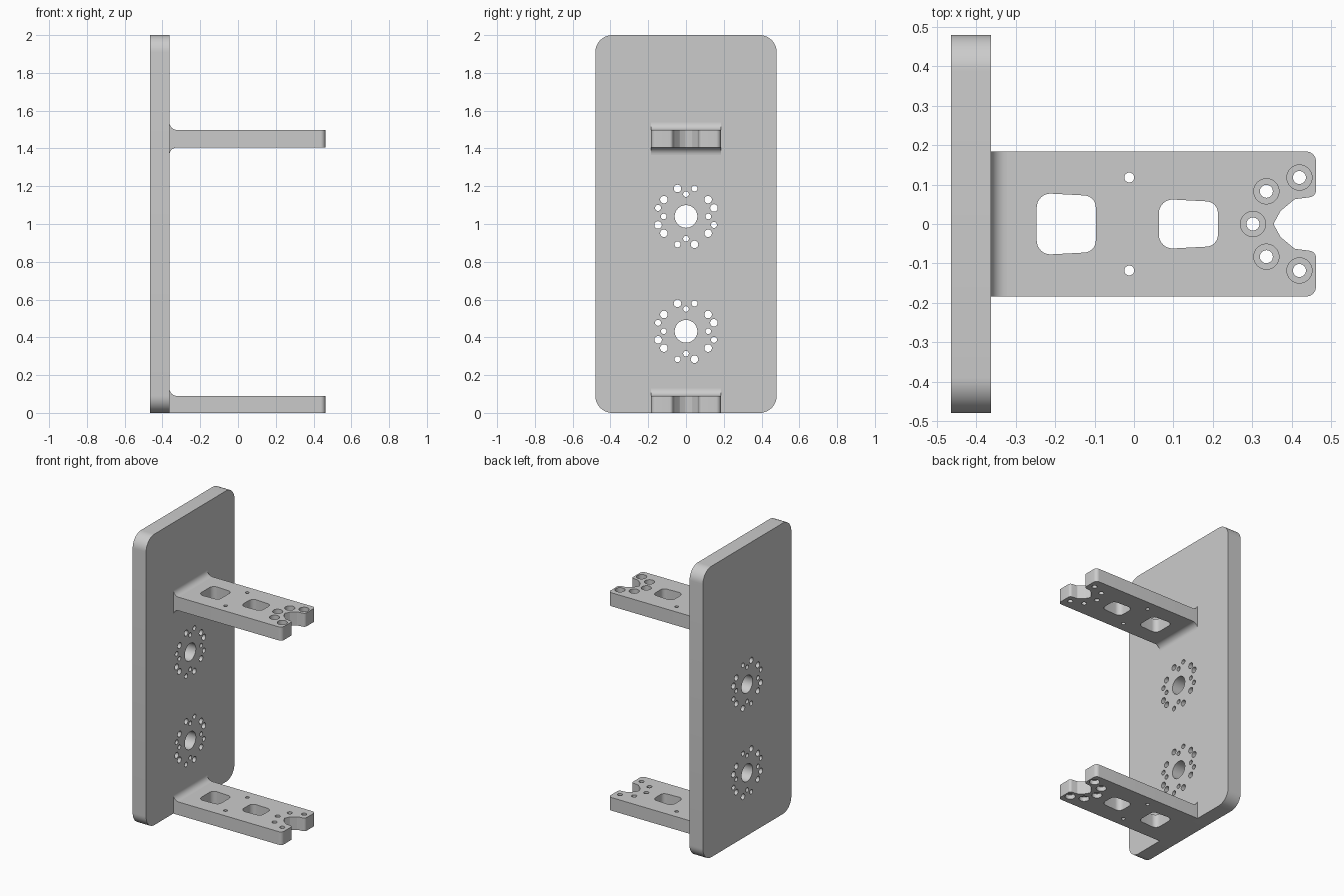
import bpy
import bmesh
from math import sin, cos, pi, tan
from mathutils import Matrix, Vector

default = bpy.data.objects.get("Cube")
if default:
    bpy.data.objects.remove(default, do_unlink=True)

grey = bpy.data.materials.new("plain grey")
grey.use_nodes = True
GREY = (0.6, 0.6, 0.6, 1)
grey.diffuse_color = GREY
grey.node_tree.nodes["Principled BSDF"].inputs["Base Color"].default_value = GREY

# Local profile plane to world: lying flat, facing x, or facing y
FLAT = Matrix.Identity(4)
FACE_X = Matrix(((0, 0, 1), (1, 0, 0), (0, 1, 0))).to_4x4()
FACE_Y = Matrix(((1, 0, 0), (0, 0, -1), (0, 1, 0))).to_4x4()


def circle(x, y, r, n=32):
    return [(x + r * cos(2 * pi * i / n), y + r * sin(2 * pi * i / n)) for i in range(n)]


def rounded(corners, steps=8):
    """Outline from (x, y, radius) corners, each replaced with an arc."""
    out = []
    for i, (x, y, r) in enumerate(corners):
        p = Vector((x, y, 0))
        if r == 0:
            out.append((x, y))
            continue
        u = (Vector((*corners[i - 1][:2], 0)) - p).normalized()
        v = (Vector((*corners[(i + 1) % len(corners)][:2], 0)) - p).normalized()
        half = u.angle(v) / 2
        centre = p + (u + v).normalized() * r / sin(half)
        a = (p + u * r / tan(half) - centre).normalized()
        b = (p + v * r / tan(half) - centre).normalized()
        for k in range(steps + 1):
            q = centre + a.slerp(b, k / steps).normalized() * r
            out.append((q.x, q.y))
    return out


def extrude(name, outlines, thickness, frame, location):
    """Solid from closed outlines; inner outlines become through holes."""
    curve = bpy.data.curves.new(name + "_profile", "CURVE")
    curve.dimensions = "2D"
    curve.fill_mode = "BOTH"
    curve.extrude = thickness / 2
    for pts in outlines:
        spline = curve.splines.new("POLY")
        spline.points.add(len(pts) - 1)
        for point, (x, y) in zip(spline.points, pts):
            point.co = (x, y, 0, 1)
        spline.use_cyclic_u = True
    temp = bpy.data.objects.new(name + "_profile", curve)
    bpy.context.collection.objects.link(temp)
    bpy.context.view_layer.update()
    mesh = bpy.data.meshes.new_from_object(
        temp.evaluated_get(bpy.context.evaluated_depsgraph_get()))
    bpy.data.objects.remove(temp, do_unlink=True)
    bm = bmesh.new()
    bm.from_mesh(mesh)
    bmesh.ops.remove_doubles(bm, verts=bm.verts, dist=0.0001)
    bm.transform(Matrix.Translation(location) @ frame)
    bmesh.ops.recalc_face_normals(bm, faces=bm.faces)
    bm.to_mesh(mesh)
    bm.free()
    mesh.name = name
    mesh.materials.clear()
    mesh.materials.append(grey)
    obj = bpy.data.objects.new(name, mesh)
    bpy.context.collection.objects.link(obj)
    return obj


def activate(obj):
    bpy.ops.object.select_all(action="DESELECT")
    obj.select_set(True)
    bpy.context.view_layer.objects.active = obj


def smooth(obj):
    activate(obj)
    bpy.ops.object.shade_smooth_by_angle(angle=pi / 6)


# Back plate with two circular bolt patterns
def bolt_pattern(z):
    holes = [circle(0, z, 0.06, 48)]
    for sx in (-1, 1):
        for sz in (-1, 1):
            holes.append(circle(0.117 * sx, z + 0.089 * sz, 0.02, 24))
    for k in range(4):
        c, s = round(cos(k * pi / 2)), round(sin(k * pi / 2))
        for x, y, r in ((0, 0.118, 0.015), (-0.045, 0.148, 0.02), (0.045, 0.148, 0.016)):
            holes.append(circle(x * c - y * s, z + x * s + y * c, r, 24))
    return holes


FACE, W = -0.363, 0.48
plate_edge = rounded([(-W, 0, 0.09), (W, 0, 0.09), (W, 2, 0.09), (-W, 2, 0.09)], 12)
plate = extrude("back_plate", [plate_edge] + bolt_pattern(1.04) + bolt_pattern(0.432),
                0.102, FACE_X, (FACE - 0.051, 0, 0))
smooth(plate)

# Arm outline: one half with the notched tip, mirrored across y
ARM = 0.184
half = [(FACE, -ARM, 0), (0.462, -ARM, 0.025), (0.462, -0.07, 0.018),
        (0.408, -0.063, 0.015), (0.372, -0.033, 0.01), (0.354, 0, 0.01)]
arm_edge = rounded(half + [(x, -y, r) for x, y, r in half[-2::-1]])


def window(x0, x1, h0, h1):
    return rounded([(x0, -h0, 0.035), (x1, -h1, 0.03), (x1, h1, 0.03), (x0, h0, 0.035)])


bolts = [(0.302, 0)] + [(x, y * s) for x, y in ((0.336, 0.083), (0.42, 0.118)) for s in (-1, 1)]
arm_holes = [window(-0.247, -0.097, 0.079, 0.071), window(0.063, 0.213, 0.064, 0.056)]
arm_holes += [circle(-0.012, s * 0.118, 0.0125, 24) for s in (-1, 1)]
arm_holes += [circle(x, y, 0.0165, 24) for x, y in bolts]


def make_arm(name, bottom, top, bore_z):
    arm = extrude(name, [arm_edge] + arm_holes, top - bottom, FLAT, (0, 0, (bottom + top) / 2))
    # Counterbores around the bolt holes on the outer face
    cutter = extrude("bore_cutter", [circle(x, y, 0.032) for x, y in bolts],
                     0.06, FLAT, (0, 0, bore_z))
    cutter.hide_render = True
    mod = arm.modifiers.new("counterbores", "BOOLEAN")
    mod.operation = "DIFFERENCE"
    mod.solver = "EXACT"
    mod.object = cutter
    activate(arm)
    bpy.ops.object.modifier_apply(modifier=mod.name)
    bpy.data.objects.remove(cutter, do_unlink=True)
    smooth(arm)


def make_fillet(name, z, up):
    r = 0.04
    arc = [(r - r * sin(k * pi / 16), up * (r - r * cos(k * pi / 16))) for k in range(9)]
    smooth(extrude(name, [[(0, 0)] + arc], 2 * ARM, FACE_Y, (FACE, 0, z)))


make_arm("upper_arm", 1.405, 1.498, 1.498)
make_arm("lower_arm", 0, 0.09, 0)

# Curved fillets where the arms meet the plate
make_fillet("upper_arm_top_fillet", 1.498, 1)
make_fillet("upper_arm_bottom_fillet", 1.405, -1)
make_fillet("lower_arm_top_fillet", 0.09, 1)
